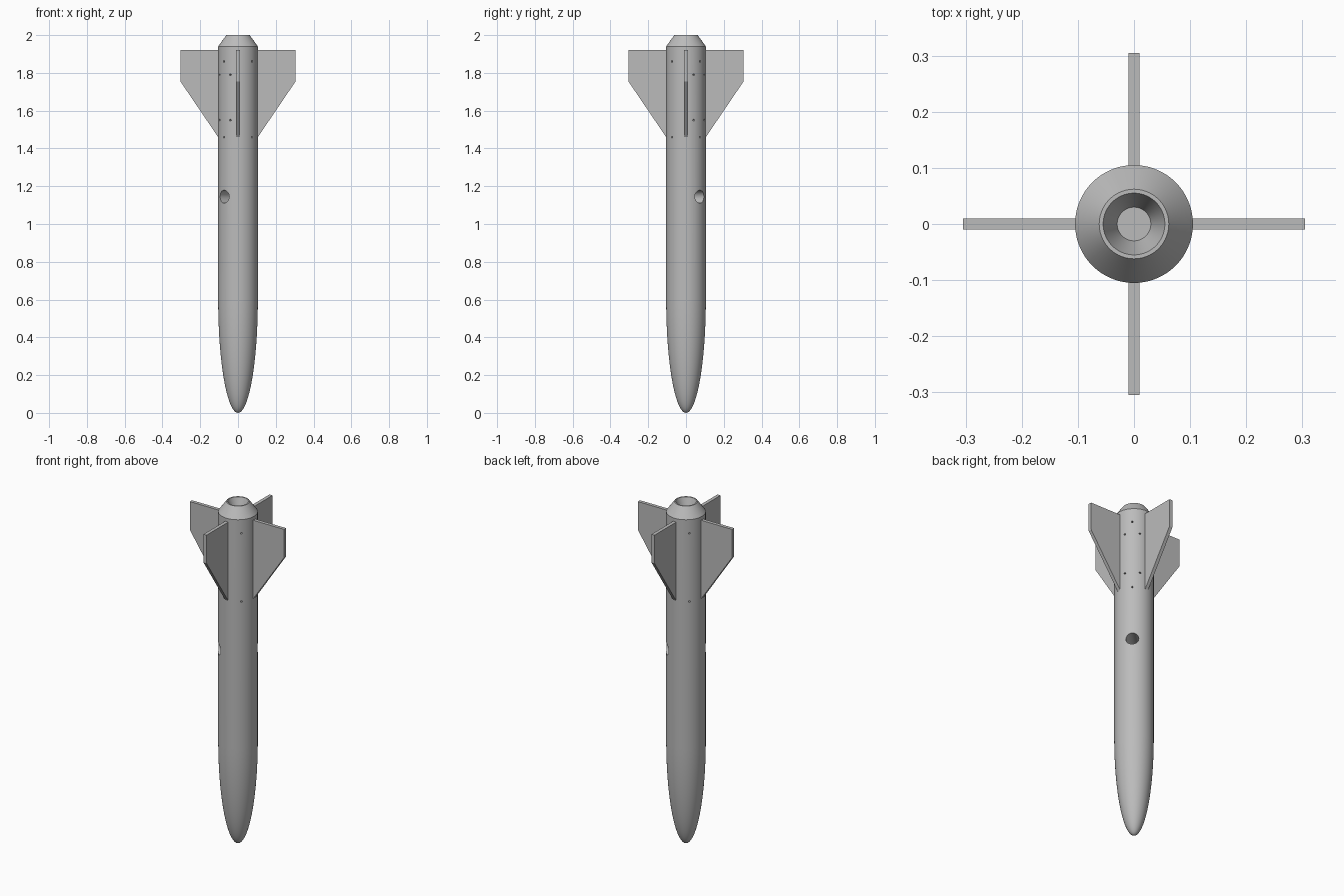
import bpy, bmesh
from math import pi, sqrt, sin
from mathutils import Matrix, Vector

cube = bpy.data.objects.get("Cube")
if cube:
    bpy.data.objects.remove(cube)

grey = bpy.data.materials.new("light_grey")
grey.use_nodes = True
COLOUR = (0.5, 0.5, 0.5, 1)
grey.diffuse_color = COLOUR
grey.node_tree.nodes["Principled BSDF"].inputs["Base Color"].default_value = COLOUR

R = 0.105          # body radius
DIAGONAL = pi / 4  # direction of the lug and cross hole


def finish(bm, name, matrix=None):
    bmesh.ops.recalc_face_normals(bm, faces=bm.faces)
    if matrix:
        bm.transform(matrix)
    mesh = bpy.data.meshes.new(name)
    bm.to_mesh(mesh)
    bm.free()
    mesh.materials.append(grey)
    obj = bpy.data.objects.new(name, mesh)
    bpy.context.collection.objects.link(obj)
    return obj


def lathe(name, profile, steps=96):
    bm = bmesh.new()
    verts = [bm.verts.new((r, 0, z)) for r, z in profile]
    edges = [bm.edges.new(pair) for pair in zip(verts, verts[1:])]
    bmesh.ops.spin(bm, geom=verts + edges, cent=(0, 0, 0), axis=(0, 0, 1),
                   angle=2 * pi, steps=steps)
    bmesh.ops.remove_doubles(bm, verts=bm.verts, dist=0.00001)
    return finish(bm, name)


def prism(name, points, depth, matrix):
    """Extrude an xz outline symmetrically along y."""
    bm = bmesh.new()
    face = bm.faces.new([bm.verts.new((x, -depth / 2, z)) for x, z in points])
    geom = bmesh.ops.extrude_face_region(bm, geom=[face])["geom"]
    bmesh.ops.translate(bm, vec=(0, depth, 0),
                        verts=[g for g in geom if isinstance(g, bmesh.types.BMVert)])
    return finish(bm, name, matrix)


def add_rod(bm, start, end, radius, segments):
    start, end = Vector(start), Vector(end)
    axis = end - start
    turn = axis.to_track_quat('Z', 'Y').to_matrix().to_4x4()
    bmesh.ops.create_cone(bm, cap_ends=True, segments=segments, radius1=radius,
                          radius2=radius, depth=axis.length,
                          matrix=Matrix.Translation((start + end) / 2) @ turn)


def cut(obj, bm, name):
    cutter = finish(bm, name)
    cutter.hide_render = True
    mod = obj.modifiers.new("cut", 'BOOLEAN')
    mod.operation = 'DIFFERENCE'
    mod.solver = 'EXACT'
    mod.object = cutter
    bpy.context.view_layer.objects.active = obj
    bpy.ops.object.modifier_apply(modifier=mod.name)
    bpy.data.objects.remove(cutter)


# Rounded nose, straight body, tapered tail and flared nozzle recess
NOSE = 0.6
nose = [(R * sin(i / 24 * pi / 2), NOSE * (1 - sqrt(1 - sin(i / 24 * pi / 2) ** 2)))
        for i in range(25)]
body = lathe("body", nose + [(R, 1.94), (0.062, 2), (0.055, 2), (0.03, 1.93), (0, 1.93)])

# Cross hole through the body and small screw holes
bm = bmesh.new()
spin = Matrix.Rotation(DIAGONAL, 4, 'Z')
add_rod(bm, spin @ Vector((-0.2, 0, 1.145)), spin @ Vector((0.2, 0, 1.145)), 0.034, 40)
for quarter in range(4):
    spin = Matrix.Rotation(DIAGONAL + quarter * pi / 2, 4, 'Z')
    spots = [(0, 1.86), (0, 1.46)]
    if quarter % 2 == 0:
        spots += [(t, z) for t in (-0.04, 0.04) for z in (1.79, 1.55)]
    for t, z in spots:
        add_rod(bm, spin @ Vector((0.085, t, z)), spin @ Vector((0.12, t, z)), 0.005, 12)
cut(body, bm, "hole_cutter")

# Four tail fins
outline = [(0.09, 1.92), (0.305, 1.92), (0.305, 1.755), (0.105, 1.46), (0.09, 1.46)]
for i, side in enumerate(("left", "back", "right", "front")):
    prism(side + "_fin", outline, 0.02, Matrix.Rotation(i * pi / 2, 4, 'Z'))

# Guide lug: peaked block with a slanted underside and a bore along the body
facing = Matrix.Rotation(DIAGONAL, 4, 'Z')
lug = prism("guide_lug", [(0.09, 1.69), (0.129, 1.67), (0.129, 1.72), (0.098, 1.82),
                          (0.09, 1.82)], 0.08, facing)
bm = bmesh.new()
add_rod(bm, facing @ Vector((0.103, 0, 1.6)), facing @ Vector((0.103, 0, 1.9)), 0.02, 32)
for s in (-1, 1):  # side cutters that give the lug its peak
    tilt = facing @ Matrix.Translation((0.11, s * 0.065, 1.81)) @ Matrix.Rotation(s * 0.45, 4, 'X')
    bmesh.ops.create_cube(bm, size=1, matrix=tilt @ Matrix.Diagonal((0.1, 0.08, 0.2, 1)))
cut(lug, bm, "lug_cutter")

# Smooth round surfaces, crisp edges
bpy.ops.object.select_all(action='DESELECT')
for obj in (body, lug):
    obj.select_set(True)
bpy.context.view_layer.objects.active = body
bpy.ops.object.shade_smooth_by_angle(angle=pi / 6)
